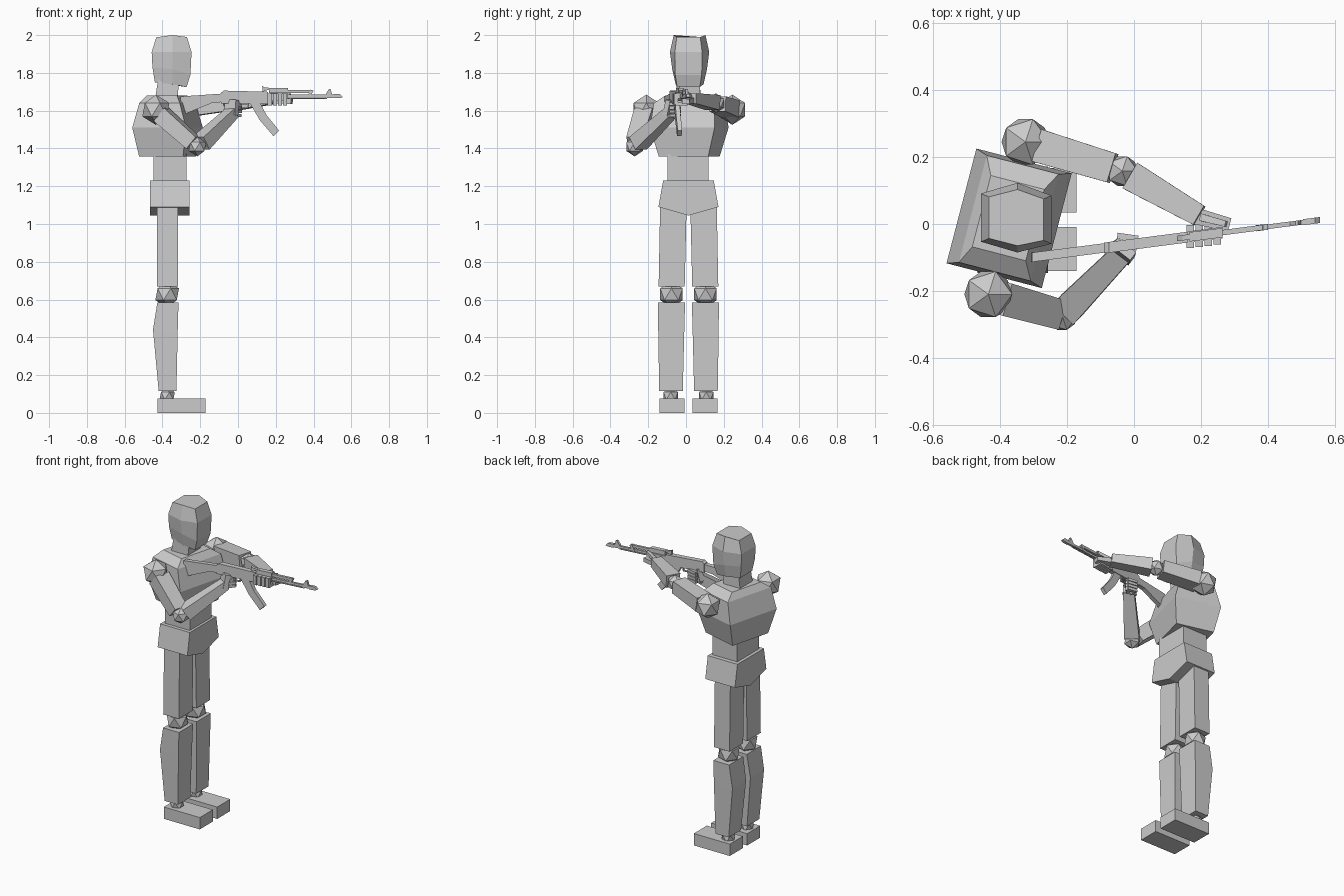
import bpy, bmesh, math
from mathutils import Vector, Matrix

CY = 0.013  # centre line of the figure


def finish(name, bm):
    bmesh.ops.recalc_face_normals(bm, faces=bm.faces)
    me = bpy.data.meshes.new(name)
    bm.to_mesh(me)
    bm.free()
    ob = bpy.data.objects.new(name, me)
    bpy.context.collection.objects.link(ob)
    return ob


def loft(name, rings):
    bm = bmesh.new()
    vs = [[bm.verts.new(p) for p in r] for r in rings]
    n = len(rings[0])
    for a, b in zip(vs, vs[1:]):
        for i in range(n):
            bm.faces.new((a[i], a[(i + 1) % n], b[(i + 1) % n], b[i]))
    bm.faces.new(vs[0])
    bm.faces.new(vs[-1])
    return finish(name, bm)


def rect(x0, x1, y0, y1, z):
    return [(x0, y0, z), (x1, y0, z), (x1, y1, z), (x0, y1, z)]


def box(name, x0, x1, y0, y1, z0, z1):
    return loft(name, [rect(x0, x1, y0, y1, z0), rect(x0, x1, y0, y1, z1)])


def ball(name, c, r):
    bm = bmesh.new()
    bmesh.ops.create_icosphere(bm, subdivisions=1, radius=r, matrix=Matrix.Translation(c))
    return finish(name, bm)


def limb(name, a, b, wa, wb, trim_a=0.0, trim_b=0.0):
    # tapered box between two points; wa, wb = (sideways, upright) widths
    a, b = Vector(a), Vector(b)
    d = (b - a).normalized()
    side = d.cross(Vector((0, 0, 1))).normalized()
    up = side.cross(d)
    a, b = a + d * trim_a, b - d * trim_b
    ring = lambda p, w: [p + side * w[0] / 2 * s + up * w[1] / 2 * t
                         for s, t in ((-1, -1), (1, -1), (1, 1), (-1, 1))]
    return loft(name, [ring(a, wa), ring(b, wb)])


def gun(name, profile, t):
    # x-z profile given thickness t along the slanted rifle plane
    y = lambda x: -0.06 + 0.1295 * x
    return loft(name, [[(x, y(x) + s * t / 2, z) for x, z in profile] for s in (-1, 1)])


def bar(x0, x1, z0, z1):
    return [(x0, z0), (x1, z0), (x1, z1), (x0, z1)]


# Head: six-sided plan
def head_ring(x0, x1, we, wm, zb, zm, zf):
    m = -0.348
    return [(x0, CY + 0.006 - we, zb), (m, CY + 0.006 - wm, zm), (x1, CY - we, zf),
            (x1, CY + we, zf), (m, CY + 0.006 + wm, zm), (x0, CY + 0.006 + we, zb)]


loft("head", [head_ring(-0.44, -0.272, 0.06, 0.074, 1.75, 1.74, 1.725),
              head_ring(-0.453, -0.252, 0.07, 0.092, 1.83, 1.82, 1.79),
              head_ring(-0.457, -0.246, 0.072, 0.104, 1.91, 1.91, 1.91),
              head_ring(-0.433, -0.27, 0.062, 0.084, 1.988, 2.0, 1.99)])
limb("neck", (-0.385, CY, 1.62), (-0.365, CY, 1.78), (0.13, 0.12), (0.12, 0.11))

# Torso: chest is twisted about the vertical
ROT = Matrix.Translation((-0.373, 0.017, 0)) @ Matrix.Rotation(math.radians(-14.6), 4, 'Z')
chest = loft("chest", [[ROT @ Vector(p) for p in rect(-b, f, -w, w, z)] for w, b, f, z in
                       ((0.135, 0.12, 0.12, 1.357), (0.177, 0.147, 0.147, 1.51),
                        (0.165, 0.112, 0.11, 1.64), (0.11, 0.085, 0.08, 1.68))])
box("abdomen", -0.447, -0.273, -0.098, 0.12, 1.2, 1.37)
hip = [(-0.134, 1.23), (-0.159, 1.09), (0, 1.045), (0.159, 1.09), (0.134, 1.23)]
loft("pelvis", [[(x, CY + y, z) for y, z in hip] for x in (-0.467, -0.257)])

# Legs, one per side
for s, side in ((-1, "right"), (1, "left")):
    def lr(x0, x1, a, b, z):
        return rect(x0, x1, CY + s * a, CY + s * b, z)
    loft(side + "_thigh", [lr(-0.428, -0.318, 0.02, 0.158, 0.67),
                           lr(-0.428, -0.318, 0.01, 0.15, 1.09)])
    ball(side + "_knee", (-0.375, CY + s * 0.09, 0.628), 0.07)
    loft(side + "_shin", [lr(-0.42, -0.326, 0.03, 0.155, 0.117),
                          lr(-0.45, -0.319, 0.022, 0.16, 0.44),
                          lr(-0.427, -0.315, 0.018, 0.161, 0.585)])
    ball(side + "_ankle", (-0.375, CY + s * 0.094, 0.09), 0.045)
    loft(side + "_foot", [lr(-0.427, -0.172, 0.022, 0.154, 0), lr(-0.427, -0.172, 0.022, 0.154, 0.076)])

# Arms: shoulder, elbow and wrist points
for side, sh, el, wr in (("right", (-0.435, -0.21, 1.605), (-0.215, -0.272, 1.41), (-0.03, -0.082, 1.59)),
                         ("left", (-0.324, 0.245, 1.605), (-0.035, 0.158, 1.64), (0.195, 0.025, 1.665))):
    ball(side + "_shoulder", sh, 0.08)
    limb(side + "_upper_arm", sh, el, (0.1, 0.09), (0.09, 0.08), 0.04, 0.03)
    ball(side + "_elbow", el, 0.052)
    limb(side + "_forearm", el, wr, (0.088, 0.08), (0.065, 0.055), 0.03, 0.0)

# Right hand around the grip
limb("right_palm", (-0.04, -0.088, 1.575), (-0.03, -0.075, 1.655), (0.08, 0.03), (0.07, 0.03))
for i in range(4):
    z = 1.575 + 0.02 * i
    limb("right_finger", (-0.025 + 0.006 * i, -0.085, z), (0.012, -0.045, z), (0.02, 0.017), (0.02, 0.017))
    limb("right_fingertip", (0.012, -0.045, z), (-0.05, -0.035, z), (0.02, 0.017), (0.018, 0.015))

# Left hand under the handguard
limb("left_palm", (0.18, 0.025, 1.655), (0.285, -0.002, 1.648), (0.05, 0.03), (0.04, 0.025))
limb("left_thumb", (0.2, 0.02, 1.67), (0.275, 0.0, 1.695), (0.022, 0.022), (0.018, 0.018))
for i in range(4):
    x = 0.168 + 0.027 * i
    y = -0.06 + 0.1295 * x
    box("left_finger", x - 0.011, x + 0.011, y - 0.028, y + 0.035, 1.627, 1.647)
    box("left_fingertip", x - 0.011, x + 0.011, y - 0.034, y - 0.014, 1.632, 1.69)

# Rifle
gun("stock", [(-0.31, 1.57), (-0.305, 1.675), (-0.09, 1.69), (-0.09, 1.645), (-0.14, 1.64)], 0.028)
gun("receiver", [(-0.09, 1.638), (0.16, 1.638), (0.16, 1.7), (-0.075, 1.706), (-0.09, 1.695)], 0.032)
gun("grip", [(-0.045, 1.64), (0.0, 1.64), (-0.03, 1.56), (-0.07, 1.565)], 0.026)
gun("trigger_guard", [(0.0, 1.64), (0.06, 1.64), (0.055, 1.612), (0.005, 1.612), (0.005, 1.618), (0.05, 1.618), (0.053, 1.633), (0.0, 1.633)], 0.012)
gun("magazine", [(0.06, 1.645), (0.115, 1.645), (0.15, 1.578), (0.217, 1.495), (0.188, 1.465), (0.115, 1.55)], 0.024)
gun("handguard", [(0.16, 1.65), (0.25, 1.65), (0.265, 1.665), (0.265, 1.69), (0.16, 1.69)], 0.034)
gun("upper_handguard", bar(0.165, 0.265, 1.693, 1.72), 0.028)
gun("rear_sight", [(0.13, 1.7), (0.19, 1.72), (0.145, 1.722), (0.128, 1.73)], 0.016)
gun("gas_tube", bar(0.265, 0.395, 1.694, 1.71), 0.016)
gun("gas_block", [(0.365, 1.67), (0.38, 1.67), (0.4, 1.705), (0.385, 1.712)], 0.018)
gun("barrel", bar(0.26, 0.51, 1.671, 1.685), 0.014)
gun("cleaning_rod", bar(0.26, 0.47, 1.661, 1.666), 0.006)
gun("front_sight", [(0.462, 1.668), (0.502, 1.668), (0.497, 1.69), (0.49, 1.715), (0.482, 1.715), (0.466, 1.69)], 0.014)
gun("muzzle", [(0.505, 1.666), (0.54, 1.666), (0.556, 1.672), (0.54, 1.688), (0.505, 1.688)], 0.018)
